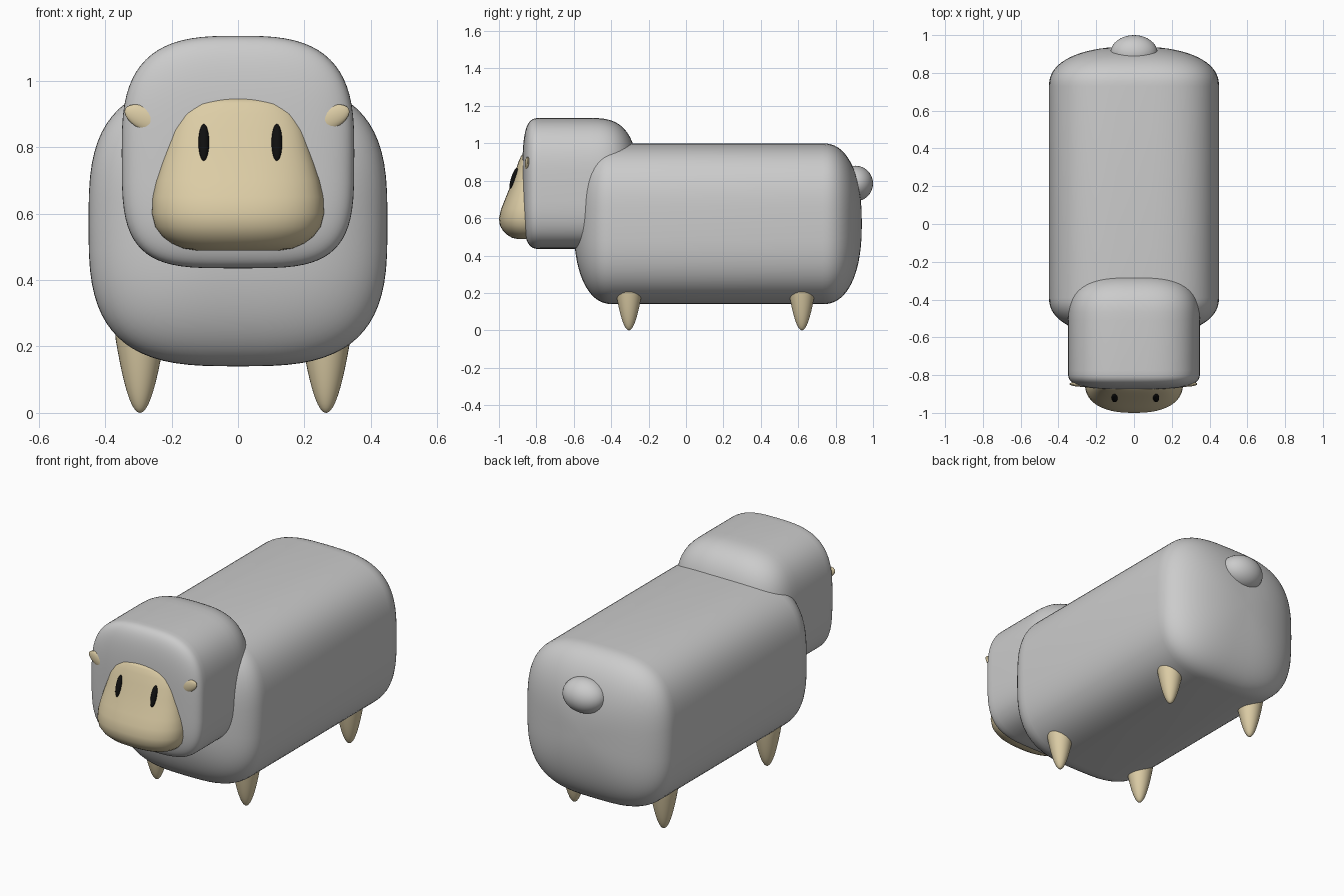
import bpy, bmesh
from math import sin, cos, pi, radians, sqrt

if "Cube" in bpy.data.objects:
    bpy.data.objects.remove(bpy.data.objects["Cube"])

TAN = bpy.data.materials.new("tan")
TAN.diffuse_color = (0.72, 0.61, 0.38, 1)
TAN.use_nodes = True
TAN.node_tree.nodes["Principled BSDF"].inputs["Base Color"].default_value = TAN.diffuse_color
BLACK = bpy.data.materials.new("black")
BLACK.diffuse_color = (0.005, 0.005, 0.005, 1)
BLACK.use_nodes = True
BLACK.node_tree.nodes["Principled BSDF"].inputs["Base Color"].default_value = BLACK.diffuse_color


def spow(v, e):
    return (1 if v >= 0 else -1) * abs(v) ** e


def loft(name, rings, mat=None):
    """Skin closed rings of equal length, capping both ends."""
    bm = bmesh.new()
    vr = [[bm.verts.new(p) for p in ring] for ring in rings]
    n = len(vr[0])
    for a, b in zip(vr, vr[1:]):
        for i in range(n):
            j = (i + 1) % n
            bm.faces.new((a[i], a[j], b[j], b[i]))
    bm.faces.new(vr[0])
    bm.faces.new(vr[-1])
    bmesh.ops.recalc_face_normals(bm, faces=bm.faces)
    me = bpy.data.meshes.new(name)
    bm.to_mesh(me)
    bm.free()
    me.shade_smooth()
    ob = bpy.data.objects.new(name, me)
    bpy.context.collection.objects.link(ob)
    if mat:
        me.materials.append(mat)
    return ob


def soft_box(name, hx, z0, z1, y0, y1, front, back, n_top, n_bot):
    """Superellipse section along y; front/back = (cap depth, cap exponent)."""
    def section(y, r):
        pts = []
        for i in range(72):
            t = 2 * pi * i / 72
            e = 2 / (n_top if sin(t) >= 0 else n_bot)
            pts.append((hx * r * spow(cos(t), e), y,
                        (z0 + z1) / 2 + (z1 - z0) / 2 * r * spow(sin(t), e)))
        return pts
    steps = 18
    caps = []
    for d, m in (front, back):
        ang = [pi / 2 * (0.01 + 0.99 * k / steps) for k in range(steps + 1)]
        caps.append([(sin(a) ** (2 / m), d * (1 - abs(cos(a)) ** (2 / m))) for a in ang])
    rings = [section(y0 + h, r) for r, h in caps[0]]
    rings += [section(y1 - h, r) for r, h in reversed(caps[1])]
    return loft(name, rings)


def ellipsoid(name, loc, size, rot=(0, 0, 0), mat=None):
    bpy.ops.mesh.primitive_uv_sphere_add(segments=32, ring_count=20, location=loc, rotation=rot)
    ob = bpy.context.object
    ob.name = name
    ob.scale = size
    ob.data.shade_smooth()
    if mat:
        ob.data.materials.append(mat)
    return ob


# woolly body, head and tail
soft_box("body", 0.45, 0.14, 1.0, -0.60, 0.94, (0.21, 2.3), (0.21, 2.3), 3.1, 3.1)
soft_box("head", 0.35, 0.435, 1.135, -0.875, -0.26, (0.10, 3.5), (0.25, 2.8), 3.0, 3.8)
ellipsoid("tail", (0, 0.905, 0.785), (0.125, 0.095, 0.095))

# face: horizontal sections (z, half width, front y)
FACE = [(0.488, 0.12, -0.90), (0.495, 0.165, -0.93), (0.51, 0.20, -0.955),
        (0.53, 0.227, -0.977), (0.56, 0.25, -0.995), (0.60, 0.26, -1.0),
        (0.65, 0.258, -0.988), (0.70, 0.247, -0.968), (0.75, 0.232, -0.948),
        (0.80, 0.215, -0.93), (0.85, 0.20, -0.913), (0.90, 0.175, -0.896),
        (0.93, 0.145, -0.883), (0.945, 0.105, -0.873)]
yc = -0.84
loft("face", [[(w * spow(cos(2 * pi * i / 48), 2 / 2.4),
                yc + (yc - yf if sin(2 * pi * i / 48) < 0 else 0.06) * spow(sin(2 * pi * i / 48), 2 / 2.4), z)
               for i in range(48)] for z, w, yf in FACE], TAN)

# eyes and ears
for side, s in (("left", 1), ("right", -1)):
    ellipsoid(side + "_eye", (0.007 + 0.11 * s, -0.921, 0.814), (0.016, 0.014, 0.058),
              (radians(-18), 0, 0), BLACK)
    ellipsoid(side + "_ear", (-0.003 + 0.267 * s, -0.847, 0.882), (0.077, 0.015, 0.036),
              (0, radians(-25 * s), 0), TAN)

# pointed legs, sunk into the body
for part, y in (("front", -0.305), ("back", 0.62)):
    for side, x in (("left", 0.265), ("right", -0.295)):
        rings = []
        for k in range(15):
            z = 0.30 * (0.02 + 0.98 * k / 14) ** 2 if k else 0.0
            r = 0.073 * sqrt(min(z, 0.24) / 0.22) if k else 0.001
            rings.append([(x + r * cos(2 * pi * i / 32), y + r * sin(2 * pi * i / 32), z)
                          for i in range(32)])
        loft(f"{part}_{side}_leg", rings, TAN)
